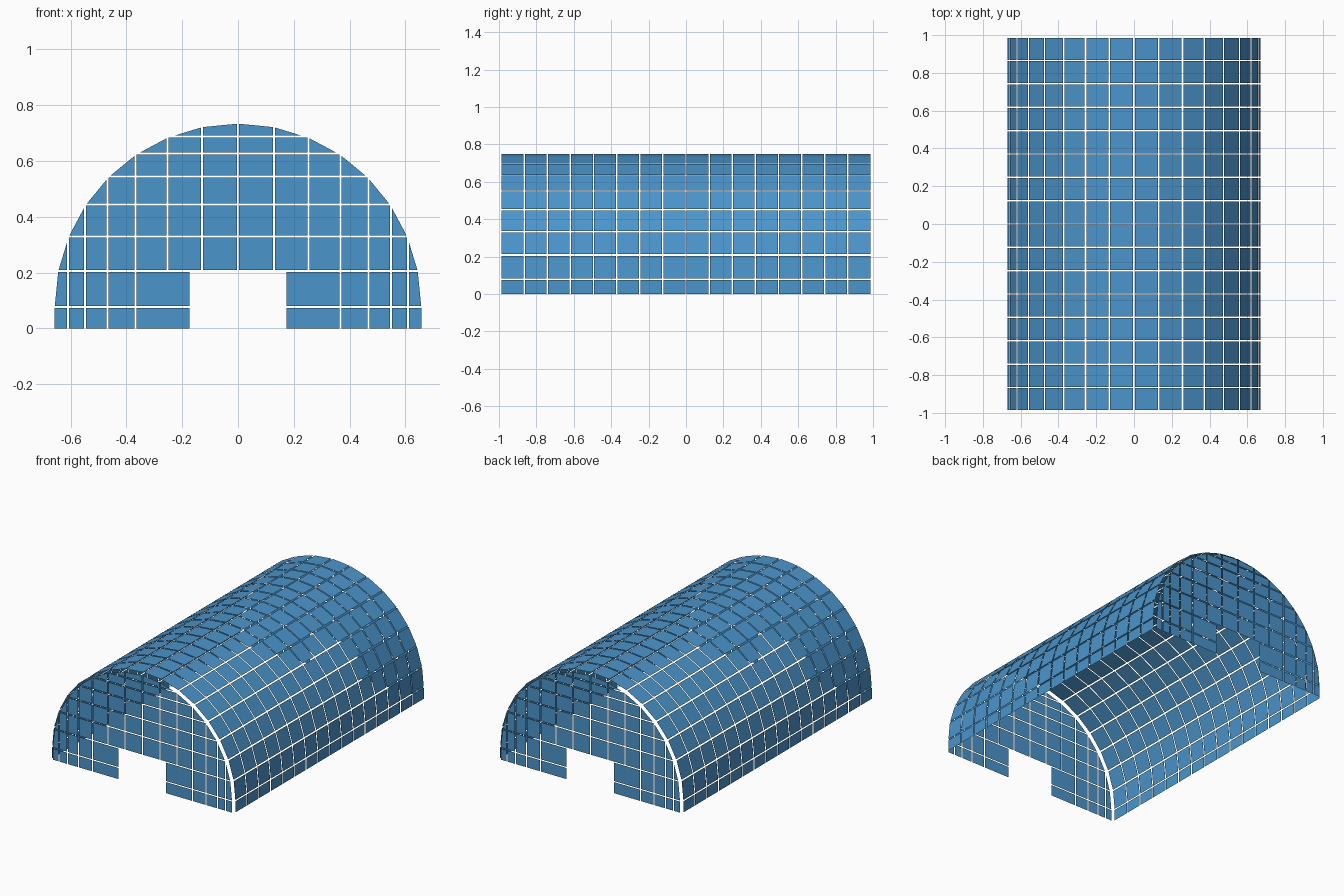
import bpy, bmesh, math
from mathutils import Vector

if "Cube" in bpy.data.objects:
    bpy.data.objects.remove(bpy.data.objects["Cube"])

R, C = 0.66, 0.077          # arch radius and height of its centre
BOTTOM = -0.0035            # cell edge, so inset panels rest on z = 0
GAP = 0.0035                # inset around each panel
OFFSET = 0.011              # panels stand this far off the frame
HALF_LEN, ROWS = 0.989, 16
STEP = math.pi / 16
DOOR = 0.171                # door half width

mat = bpy.data.materials.new("blue_panel")
mat.diffuse_color = (0.07, 0.30, 0.60, 1)
mat.use_nodes = True
mat.node_tree.nodes["Principled BSDF"].inputs["Base Color"].default_value = mat.diffuse_color


def arc(i):
    """Point (x, z) on the arch, i = 0 right spring to 16 left spring."""
    return R * math.cos(i * STEP), C + R * math.sin(i * STEP)


def finish(bm, name):
    """Shrink every cell into a separate panel and make the object."""
    rim = bmesh.ops.inset_individual(bm, faces=bm.faces[:], thickness=GAP,
                                     use_even_offset=True)["faces"]
    bmesh.ops.delete(bm, geom=rim, context='FACES')
    mesh = bpy.data.meshes.new(name)
    bm.to_mesh(mesh)
    bm.free()
    mesh.materials.append(mat)
    ob = bpy.data.objects.new(name, mesh)
    bpy.context.collection.objects.link(ob)


def add_sheet(bm, outline, y, xs, zs):
    """Flat sheet at y, cut into cells along the given x and z lines."""
    part = bmesh.new()
    part.faces.new([part.verts.new((x, y, z)) for x, z in outline])
    cuts = [((x, 0, 0), (1, 0, 0)) for x in xs] + [((0, 0, z), (0, 0, 1)) for z in zs]
    for co, no in cuts:
        bmesh.ops.bisect_plane(part, geom=part.verts[:] + part.edges[:] + part.faces[:],
                               dist=1e-5, plane_co=co, plane_no=no)
    for f in part.faces:
        nf = bm.faces.new([bm.verts.new(v.co) for v in f.verts])
        nf.normal_update()
        if nf.normal.y * y < 0:
            nf.normal_flip()
    part.free()


# end walls with door openings
for name, side in (("front_wall", -1), ("back_wall", 1)):
    y = side * (HALF_LEN + OFFSET)
    bm = bmesh.new()
    columns = [arc(i)[0] for i in range(2, 15) if i not in (7, 9)]
    columns = [R * math.sin(i * STEP) for i in range(-6, 7)]
    levels = [arc(i)[1] for i in range(2, 7)]
    add_sheet(bm, [arc(i) for i in range(1, 16)], y, columns, levels)
    for s in (-1, 1):
        x1, z1 = arc(1)
        leg = [(DOOR, BOTTOM), (R, BOTTOM), (R, C), (x1, z1), (DOOR, z1)]
        add_sheet(bm, [(s * x, z) for x, z in leg], y,
                  [x for x in columns if s * x > 0.3], [C])
    finish(bm, name)

# barrel vault of separate flat panels, each pushed out along its normal
profile = [(R, BOTTOM)] + [arc(i) for i in range(17)] + [(-R, BOTTOM)]
bm = bmesh.new()
for (xa, za), (xb, zb) in zip(profile, profile[1:]):
    n = Vector((zb - za, 0, xa - xb)).normalized() * OFFSET
    for r in range(ROWS):
        y0 = -HALF_LEN + 2 * HALF_LEN * r / ROWS
        y1 = y0 + 2 * HALF_LEN / ROWS
        quad = [(xa, y0, za), (xa, y1, za), (xb, y1, zb), (xb, y0, zb)]
        bm.faces.new([bm.verts.new(Vector(p) + n) for p in quad])
bm.normal_update()
finish(bm, "vault_roof")
